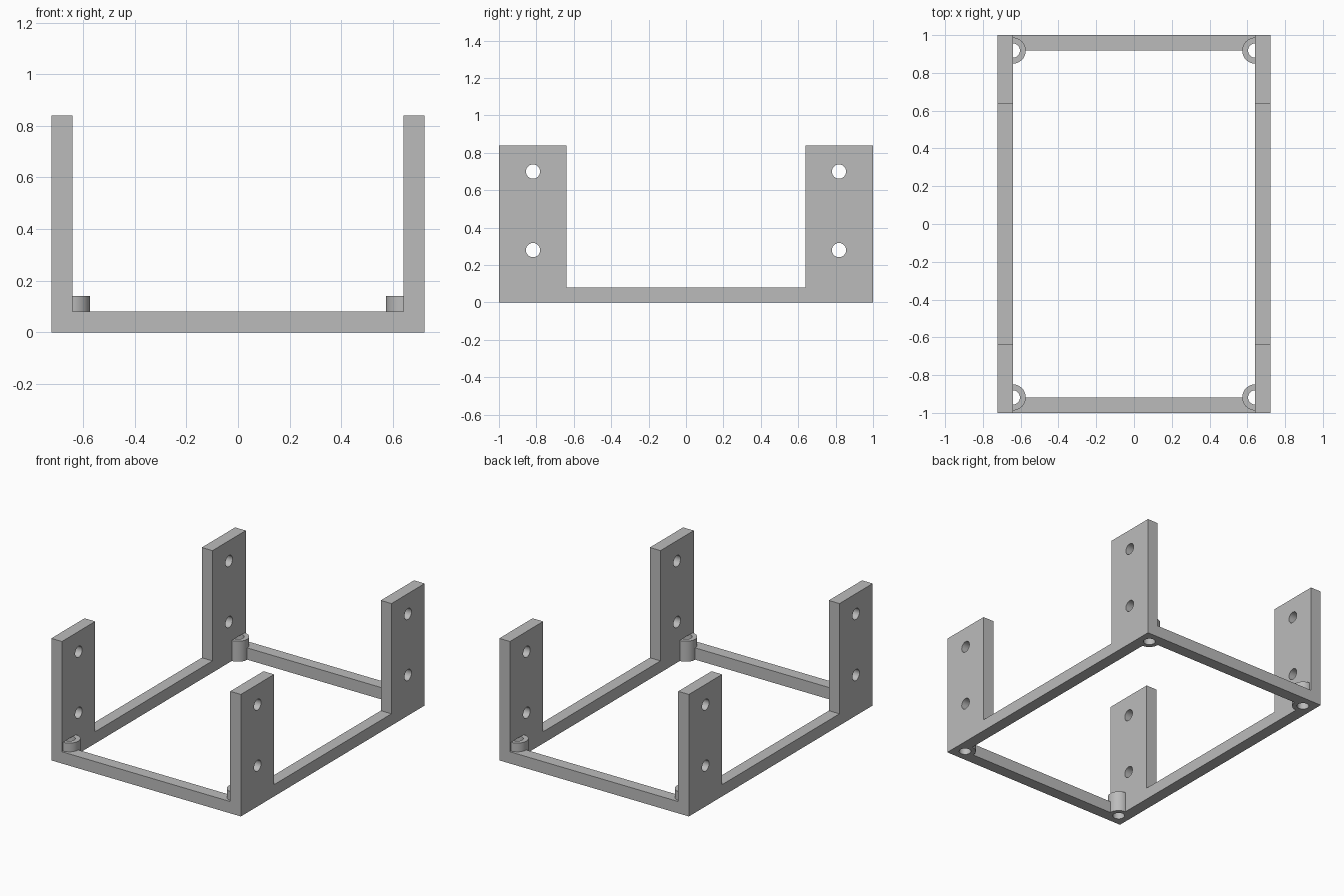
import bpy
import bmesh
from math import pi, radians
from mathutils import Matrix, Vector

HALF_X, HALF_Y = 0.722, 1.0    # outer half sizes
WALL = 0.081                   # thickness of rails and posts
POST_Y, POST_TOP = 0.638, 0.84
BOSS_X, BOSS_Y, BOSS_TOP = 0.642, 0.918, 0.141
BOSS_R, HOLE_R = 0.069, 0.038

cube = bpy.data.objects.get("Cube")
if cube:
    bpy.data.objects.remove(cube, do_unlink=True)

grey = bpy.data.materials.new("plain grey")
grey.use_nodes = True
GREY = (0.5, 0.5, 0.5, 1)
grey.diffuse_color = GREY
grey.node_tree.nodes["Principled BSDF"].inputs["Base Color"].default_value = GREY


def finish(bm, name):
    bmesh.ops.recalc_face_normals(bm, faces=bm.faces)
    mesh = bpy.data.meshes.new(name)
    bm.to_mesh(mesh)
    bm.free()
    mesh.materials.append(grey)
    obj = bpy.data.objects.new(name, mesh)
    bpy.context.collection.objects.link(obj)
    return obj


def box(name, size, centre):
    bm = bmesh.new()
    bmesh.ops.create_cube(bm, size=1, matrix=Matrix.Translation(centre) @ Matrix.Diagonal((*size, 1)))
    return finish(bm, name)


def cylinder(name, radius, depth, centre, turn=Matrix()):
    bm = bmesh.new()
    bmesh.ops.create_cone(bm, cap_ends=True, segments=48, radius1=radius, radius2=radius,
                          depth=depth, matrix=Matrix.Translation(centre) @ turn)
    return finish(bm, name)


def side_frame(name, x):
    """U-shaped side: a low rail with a tall post at each end."""
    half = [(HALF_Y, 0), (HALF_Y, POST_TOP), (POST_Y, POST_TOP), (POST_Y, WALL)]
    outline = half + [(-y, z) for y, z in reversed(half)]
    bm = bmesh.new()
    face = bm.faces.new([bm.verts.new((x, y, z)) for y, z in outline])
    ext = bmesh.ops.extrude_face_region(bm, geom=[face])
    moved = [v for v in ext["geom"] if isinstance(v, bmesh.types.BMVert)]
    bmesh.ops.translate(bm, verts=moved, vec=Vector((WALL, 0, 0)))
    return finish(bm, name)


def combine(target, tool, operation):
    tool.hide_render = True
    mod = target.modifiers.new(operation.lower(), "BOOLEAN")
    mod.operation, mod.solver, mod.object = operation, "EXACT", tool
    bpy.context.view_layer.objects.active = target
    bpy.ops.object.modifier_apply(modifier=mod.name)
    bpy.data.objects.remove(tool, do_unlink=True)


# Frame: two U-shaped sides joined by end rails
frame = side_frame("mounting_frame", -HALF_X)
other_side = side_frame("left_side", HALF_X - WALL)
for s in (-1, 1):
    rail = box("end_rail", (2 * HALF_X - WALL, WALL, WALL), (0, s * (HALF_Y - WALL / 2), WALL / 2))
    combine(frame, rail, "UNION")
combine(frame, other_side, "UNION")

# Screw bosses in the corners
corners = [(sx, sy) for sx in (-1, 1) for sy in (-1, 1)]
for sx, sy in corners:
    boss = cylinder("boss", BOSS_R, BOSS_TOP, (sx * BOSS_X, sy * BOSS_Y, BOSS_TOP / 2))
    combine(frame, boss, "UNION")

# Blind screw holes from below, stopping under the posts
for sx, sy in corners:
    hole = cylinder("screw_hole", HOLE_R, 0.2, (sx * BOSS_X, sy * BOSS_Y, BOSS_TOP - 0.099))
    combine(frame, hole, "DIFFERENCE")

# Cross holes through each pair of posts
for sy in (-1, 1):
    for z in (0.28, 0.7):
        hole = cylinder("post_hole", HOLE_R, 2, (0, sy * 0.818, z), Matrix.Rotation(pi / 2, 4, "Y"))
        combine(frame, hole, "DIFFERENCE")

# Smooth the round walls, keep the edges sharp
bpy.ops.object.select_all(action="DESELECT")
frame.select_set(True)
bpy.context.view_layer.objects.active = frame
bpy.ops.object.shade_smooth_by_angle(angle=radians(30))
